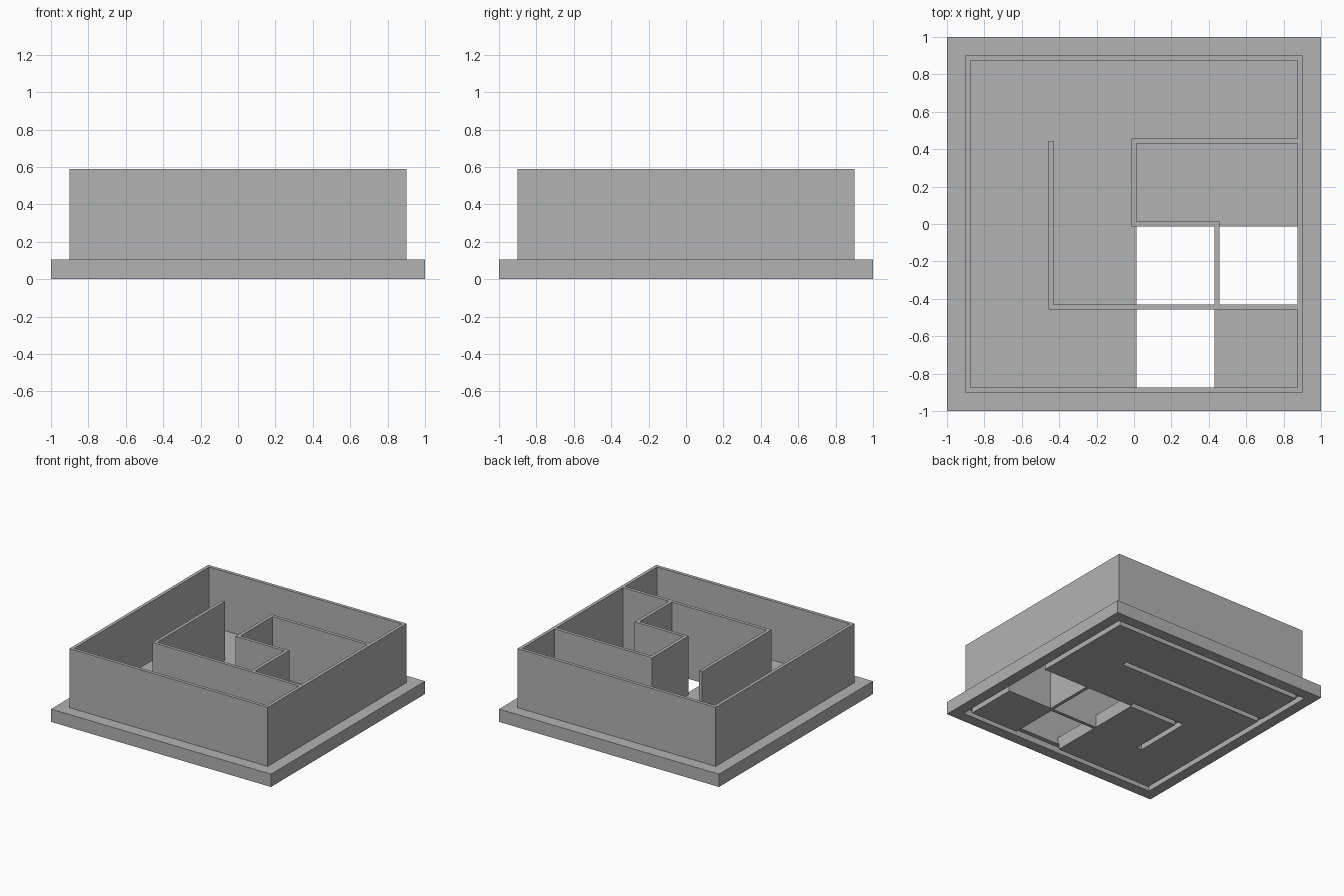
import bpy

if "Cube" in bpy.data.objects:
    bpy.data.objects.remove(bpy.data.objects["Cube"], do_unlink=True)

CELL = 0.444      # maze cell pitch
WALL = 0.027      # wall thickness
GROOVE = 0.045    # underside groove width
DEPTH = 0.05      # underside groove depth
FLOOR = 0.105     # base plate thickness
TOP = 0.59        # top of the walls

grey = bpy.data.materials.new("plain_grey")
grey.use_nodes = True
grey.diffuse_color = (0.45, 0.45, 0.45, 1)
grey.node_tree.nodes["Principled BSDF"].inputs["Base Color"].default_value = (0.45, 0.45, 0.45, 1)


def box(name, lo, hi):
    """Axis-aligned box between two corners."""
    bpy.ops.mesh.primitive_cube_add(size=1, location=[(a + b) / 2 for a, b in zip(lo, hi)])
    ob = bpy.context.object
    ob.name = name
    ob.scale = [b - a for a, b in zip(lo, hi)]
    bpy.ops.object.transform_apply(location=True, rotation=False, scale=True)
    ob.data.materials.append(grey)
    return ob


def combine(target, tool, operation):
    """Boolean the tool into the target, then drop the tool."""
    tool.hide_render = True
    mod = target.modifiers.new("cut", 'BOOLEAN')
    mod.operation = operation
    mod.solver = 'EXACT'
    mod.object = tool
    bpy.context.view_layer.objects.active = target
    bpy.ops.object.modifier_apply(modifier=mod.name)
    bpy.data.objects.remove(tool, do_unlink=True)


def strip(name, run, width, z0, z1):
    """Bar along a run of the maze lattice, given in cell units."""
    x0, y0, x1, y1 = run
    h = width / 2
    return box(name, (x0 * CELL - h, y0 * CELL - h, z0),
               (x1 * CELL + h, y1 * CELL + h, z1))


def ring(name, width, z0, z1):
    """Square frame around the outside of the lattice."""
    half = 2 * CELL
    outer, inner = half + width / 2, half - width / 2
    frame = box(name, (-outer, -outer, z0), (outer, outer, z1))
    core = box("core", (-inner, -inner, z0 - 0.1), (inner, inner, z1 + 0.1))
    combine(frame, core, 'DIFFERENCE')
    return frame


# Base plate with the drop-through cells
base = box("base_plate", (-1, -1, 0), (1, 1, FLOOR))
for i, j in [(0, -1), (1, -1), (0, -2)]:
    gap = WALL / 2
    hole = box("hole_cutter", (i * CELL + gap, j * CELL + gap, -0.1),
               ((i + 1) * CELL - gap, (j + 1) * CELL - gap, FLOOR + 0.1))
    combine(base, hole, 'DIFFERENCE')

# Grooves in the underside that seat on the level below
combine(base, ring("groove_cutter", GROOVE, -0.1, DEPTH), 'DIFFERENCE')
for run in [(-2, 1, 1, 1), (-1, 0, 0, 0), (-1, -1, -1, 0)]:
    combine(base, strip("groove_cutter", run, GROOVE, -0.1, DEPTH), 'DIFFERENCE')

# Outer wall and the inner maze walls
walls = ring("maze_walls", WALL, FLOOR, TOP)
for run in [(0, 1, 2, 1), (0, 0, 0, 1), (0, 0, 1, 0),
            (1, -1, 1, 0), (-1, -1, 2, -1), (-1, -1, -1, 0.97)]:
    combine(walls, strip("wall_piece", run, WALL, FLOOR, TOP), 'UNION')
